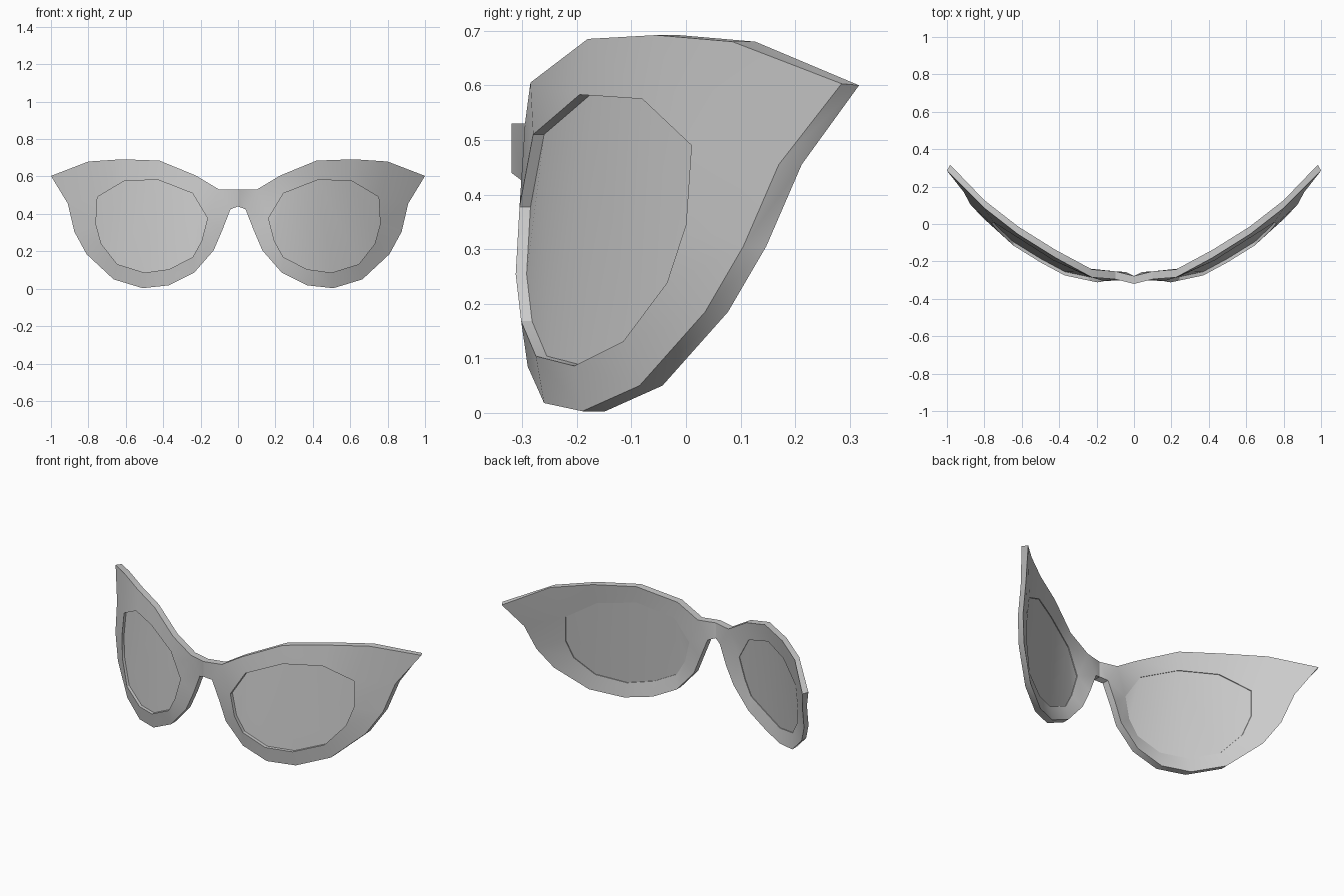
import bpy, bmesh, math
from mathutils import Vector

if "Cube" in bpy.data.objects:
    bpy.data.objects.remove(bpy.data.objects["Cube"], do_unlink=True)

grey = bpy.data.materials.new("plain grey")
grey.use_nodes = True
GREY = (0.6, 0.6, 0.6, 1)
grey.diffuse_color = GREY
grey.node_tree.nodes["Principled BSDF"].inputs["Base Color"].default_value = GREY

# Outline of the left half of the frame, from bridge top round the wing to bridge underside
OUTER = [(0, -.32, .53), (.1, -.295, .53), (.225, -.285, .605), (.42, -.18, .685),
         (.62, -.055, .692), (.8, .085, .68), (1, .285, .603), (.91, .17, .455),
         (.875, .105, .305), (.81, .035, .185), (.665, -.085, .05), (.51, -.19, .003),
         (.37, -.26, .018), (.235, -.29, .085), (.13, -.30, .205), (.085, -.295, .31),
         (.04, -.30, .425), (0, -.32, .44)]
# Rim of the lens opening, same direction
INNER = [(.243, -.28, .51), (.43, -.195, .583), (.61, -.08, .575), (.752, .01, .49),
         (.76, 0, .345), (.73, -.035, .238), (.645, -.115, .131), (.5, -.205, .086),
         (.37, -.275, .104), (.243, -.302, .168), (.195, -.312, .254), (.163, -.305, .377)]


def slab(name, points, faces, start, depth):
    """Front sheet pushed back to a given depth, mirrored across x = 0."""
    bm = bmesh.new()
    verts = [bm.verts.new(Vector(p) + Vector((0, start, 0))) for p in points]
    for f in faces:
        bm.faces.new([verts[i] for i in f])
    bmesh.ops.recalc_face_normals(bm, faces=bm.faces)
    ext = bmesh.ops.extrude_face_region(bm, geom=bm.faces[:], use_keep_orig=True)
    for v in [g for g in ext["geom"] if isinstance(g, bmesh.types.BMVert)]:
        v.co.y += depth
        if v.co.x > .95:                     # back of the wing tip tapers in
            v.co += Vector((-.017, -.01, -.003))
    # open the seam at the mirror plane
    seam = [f for f in bm.faces if all(abs(v.co.x) < 1e-5 for v in f.verts)]
    bmesh.ops.delete(bm, geom=seam, context="FACES")
    bmesh.ops.recalc_face_normals(bm, faces=bm.faces)
    mesh = bpy.data.meshes.new(name)
    bm.to_mesh(mesh)
    bm.free()
    mesh.materials.append(grey)
    obj = bpy.data.objects.new(name, mesh)
    bpy.context.collection.objects.link(obj)
    mirror = obj.modifiers.new("mirror", "MIRROR")
    mirror.use_clip = True
    bpy.ops.object.select_all(action="DESELECT")
    obj.select_set(True)
    bpy.context.view_layer.objects.active = obj
    bpy.ops.object.modifier_apply(modifier="mirror")
    bpy.ops.object.shade_smooth_by_angle(angle=math.radians(30))
    return obj


# Frame front: bridge quad, then a ring joining each outline point to its rim point
n = len(OUTER)
partner = [11, 0, 1, 2, 3, 3, 3, 4, 5, 6, 7, 8, 9, 10, 11, 11]   # for outline points 1..16
faces = [(0, 1, 16, 17), (1, 16, n + 11)]
for k in range(15):
    a, b = partner[k], partner[k + 1]
    faces.append((k + 1, k + 2, n + b) if a == b else (k + 1, k + 2, n + b, n + a))
slab("frame", OUTER + INNER, faces, 0, .042)

# Lenses: upright strips bent along the curve, set back inside the rims
strips = [(11, 0, 10), (0, 9, 10), (0, 1, 8, 9), (1, 7, 8), (1, 2, 6, 7), (2, 3, 5, 6), (3, 4, 5)]
slab("lenses", INNER, strips, .02, .017)
